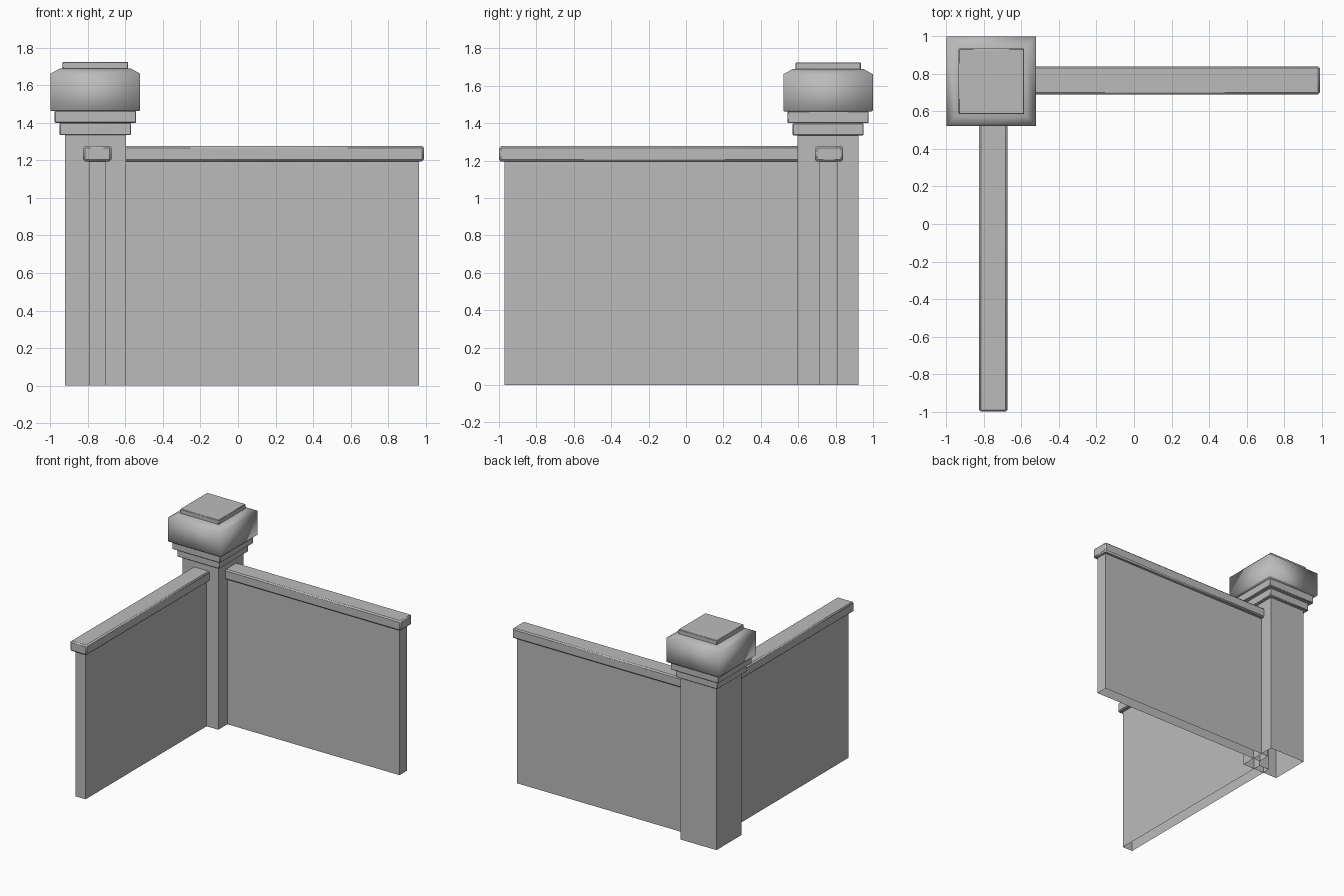
import bpy, bmesh
from math import radians

cube = bpy.data.objects.get("Cube")
if cube:
    bpy.data.objects.remove(cube, do_unlink=True)

stone = bpy.data.materials.new("grey stone")
stone.use_nodes = True
GREY = (0.5, 0.5, 0.5, 1)
stone.diffuse_color = GREY
stone.node_tree.nodes["Principled BSDF"].inputs["Base Color"].default_value = GREY


def loft(name, centre, rings, open_bottom=False, bevel=0, angle=30):
    """Stack rectangular rings (half x, half y, z) into one solid."""
    bm = bmesh.new()
    loops = [[bm.verts.new((centre[0] + sx * hx, centre[1] + sy * hy, z))
              for sx, sy in ((-1, -1), (1, -1), (1, 1), (-1, 1))]
             for hx, hy, z in rings]
    for low, high in zip(loops, loops[1:]):
        for i in range(4):
            j = (i + 1) % 4
            bm.faces.new((low[i], low[j], high[j], high[i]))
    bm.faces.new(loops[-1])
    if not open_bottom:
        bm.faces.new(loops[0][::-1])
    mesh = bpy.data.meshes.new(name)
    bm.to_mesh(mesh)
    bm.free()
    mesh.materials.append(stone)
    ob = bpy.data.objects.new(name, mesh)
    bpy.context.collection.objects.link(ob)
    if bevel:
        mod = ob.modifiers.new("Soft edges", 'BEVEL')
        mod.width = bevel
        mod.segments = 1
    bpy.ops.object.select_all(action='DESELECT')
    bpy.context.view_layer.objects.active = ob
    ob.select_set(True)
    bpy.ops.object.shade_smooth_by_angle(angle=radians(angle))
    return ob


def square(name, *profile, **options):
    """Square solid on the post's axis from (half width, z) pairs."""
    return loft(name, POST, [(h, h, z) for h, z in profile], **options)


def span(name, x0, x1, y0, y1, z0, z1, **options):
    """Box between two corners."""
    hx, hy = (x1 - x0) / 2, (y1 - y0) / 2
    return loft(name, (x0 + hx, y0 + hy), [(hx, hy, z0), (hx, hy, z1)], **options)


# Corner post with its stepped neck and cap
POST = (-0.76, 0.76)
square("post", (0.163, 0), (0.163, 1.34), open_bottom=True)
square("lower_neck", (0.19, 1.335), (0.19, 1.40), bevel=0.004, angle=50)
square("upper_neck", (0.217, 1.40), (0.217, 1.465), bevel=0.004, angle=50)
square("cap", (0.235, 1.463), (0.239, 1.468), (0.239, 1.662), (0.188, 1.69), angle=70)
square("cap_plate", (0.175, 1.685), (0.175, 1.725), bevel=0.004, angle=50)

# Panels, hollow underneath, running from inside the post
span("side_panel", -0.66, 0.965, 0.715, 0.81, 0, 1.20, open_bottom=True)
span("front_panel", -0.795, -0.703, -0.97, 0.66, 0, 1.20, open_bottom=True)

# Rounded handrails along the panel tops
span("side_rail", -0.66, 0.99, 0.69, 0.84, 1.195, 1.277, bevel=0.01, angle=50)
span("front_rail", -0.825, -0.675, -1.0, 0.66, 1.195, 1.277, bevel=0.01, angle=50)
